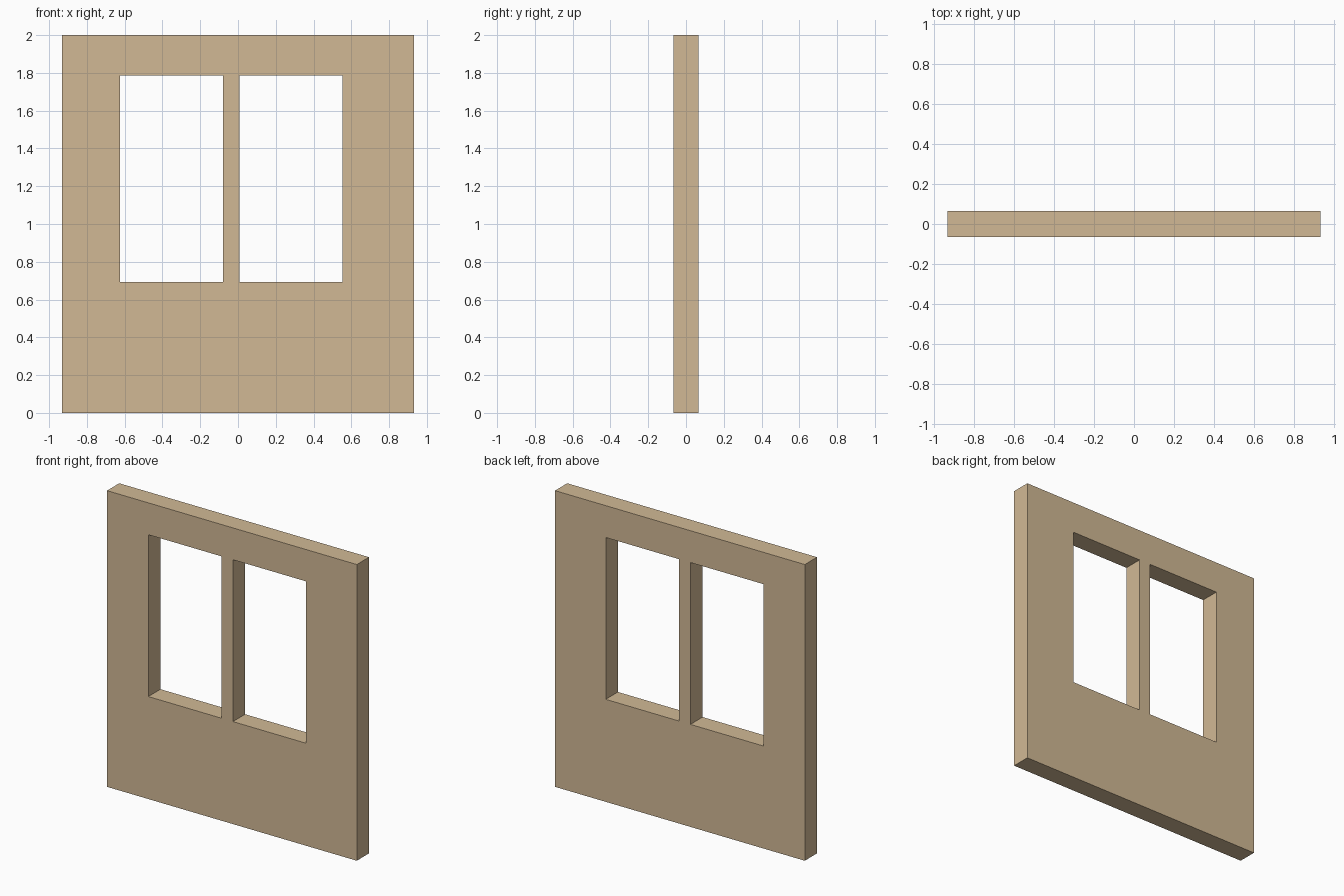
import bpy, bmesh

if "Cube" in bpy.data.objects:
    bpy.data.objects.remove(bpy.data.objects["Cube"])

# Grid lines of the wall face; the two windows are skipped cells
XS = [-0.933, -0.624, -0.079, 0.008, 0.554, 0.933]
ZS = [0.0, 0.692, 1.785, 2.0]
HALF = 0.065
WINDOWS = {(1, 1), (3, 1)}

mat = bpy.data.materials.new("tan_plaster")
mat.diffuse_color = (0.64, 0.485, 0.30, 1)
mat.use_nodes = True
mat.node_tree.nodes["Principled BSDF"].inputs["Base Color"].default_value = mat.diffuse_color

# Front face with window openings
bm = bmesh.new()
verts = {(i, k): bm.verts.new((x, -HALF, z))
         for i, x in enumerate(XS) for k, z in enumerate(ZS)}
for i in range(len(XS) - 1):
    for k in range(len(ZS) - 1):
        if (i, k) not in WINDOWS:
            bm.faces.new([verts[i, k], verts[i + 1, k],
                          verts[i + 1, k + 1], verts[i, k + 1]])

# Thickness, including the window reveals
ext = bmesh.ops.extrude_face_region(bm, geom=bm.faces[:], use_keep_orig=True)
for v in ext["geom"]:
    if isinstance(v, bmesh.types.BMVert):
        v.co.y = HALF
bmesh.ops.recalc_face_normals(bm, faces=bm.faces[:])

mesh = bpy.data.meshes.new("window_wall")
bm.to_mesh(mesh)
bm.free()
mesh.materials.append(mat)
bpy.context.collection.objects.link(bpy.data.objects.new("window_wall", mesh))
